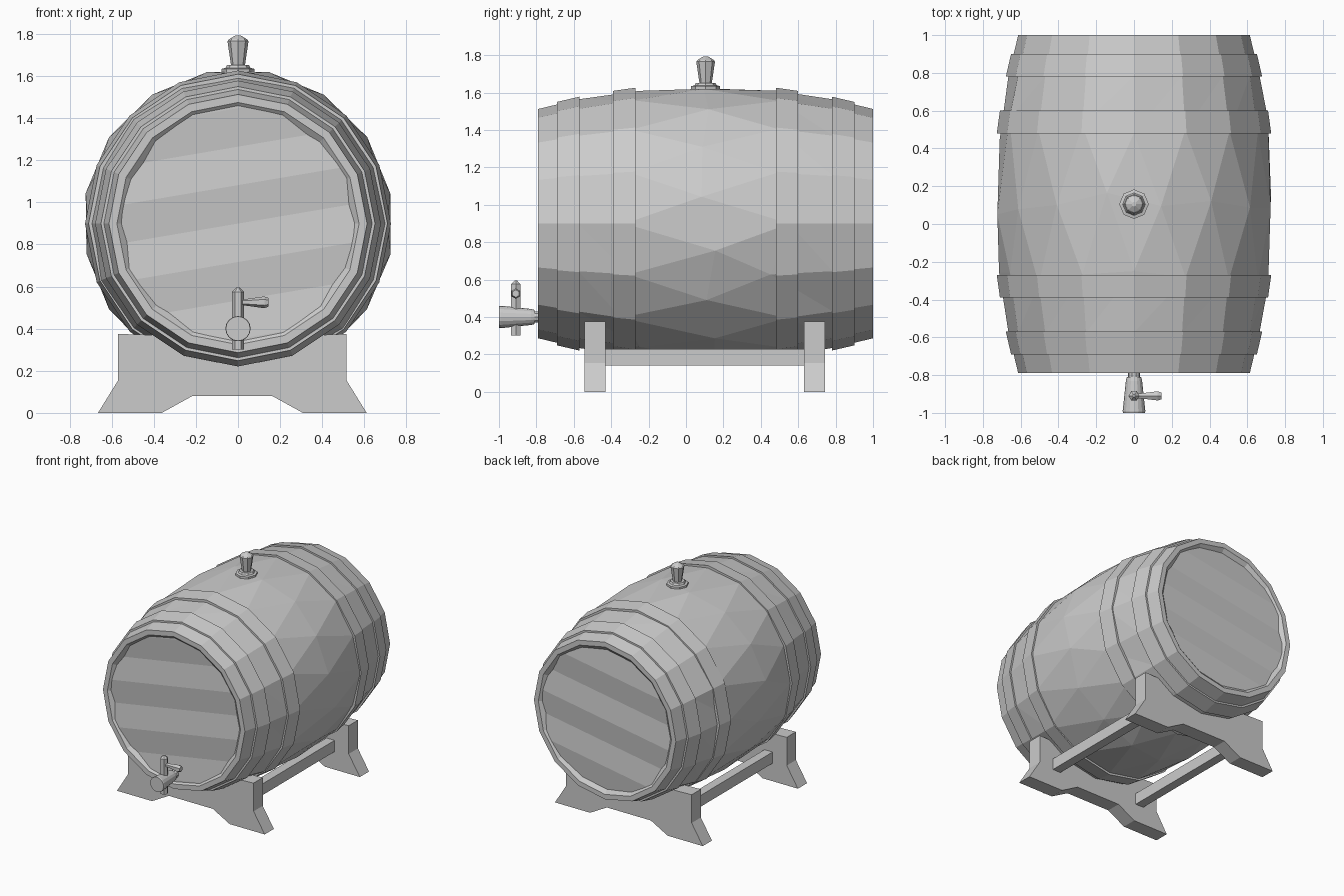
import bpy, bmesh, math, random
from mathutils import Vector, Matrix

random.seed(4)
if "Cube" in bpy.data.objects:
    bpy.data.objects.remove(bpy.data.objects["Cube"], do_unlink=True)

grey = bpy.data.materials.new("plain grey")
grey.use_nodes = True
colour = (0.6, 0.6, 0.6, 1)
grey.diffuse_color = colour
grey.node_tree.nodes["Principled BSDF"].inputs["Base Color"].default_value = colour

MID_Y, AXIS_Z, HALF, SIDES = 0.105, 0.899, 0.895, 16
Y_AXIS = Matrix.Rotation(math.pi / 2, 4, 'X')
X_AXIS = Matrix.Rotation(math.pi / 2, 4, 'Y')


def finish(name, bm):
    bmesh.ops.recalc_face_normals(bm, faces=bm.faces)
    mesh = bpy.data.meshes.new(name)
    bm.to_mesh(mesh)
    bm.free()
    mesh.materials.append(grey)
    obj = bpy.data.objects.new(name, mesh)
    bpy.context.collection.objects.link(obj)
    return obj


def ring(bm, r, h, sides, turn=0.0):
    step = math.tau / sides
    return [bm.verts.new((r * math.cos((i + turn) * step), r * math.sin((i + turn) * step), h))
            for i in range(sides)]


def lathe(name, profile, sides, place, closed=False):
    """Turned part from (radius, height) pairs about its own z axis."""
    bm = bmesh.new()
    rings = [ring(bm, r, h, sides) for r, h in profile]
    pairs = list(zip(rings, rings[1:]))
    if closed:
        pairs.append((rings[-1], rings[0]))
    else:
        bm.faces.new(rings[0])
        bm.faces.new(rings[-1])
    for a, b in pairs:
        for i in range(sides):
            j = (i + 1) % sides
            bm.faces.new((a[i], a[j], b[j], b[i]))
    bm.transform(place)
    return finish(name, bm)


def plate(name, outline, y0, y1):
    bm = bmesh.new()
    face = bm.faces.new([bm.verts.new((x, y0, z)) for x, z in outline])
    out = bmesh.ops.extrude_face_region(bm, geom=[face])
    for v in out["geom"]:
        if isinstance(v, bmesh.types.BMVert):
            v.co.y = y1
    return finish(name, bm)


def radius(t):
    """Barrel radius at distance t from its middle."""
    return 0.735 - 0.122 * (t / HALF) ** 2


barrel_place = Matrix.Translation((0, MID_Y, AXIS_Z)) @ Matrix.Rotation(-math.pi / 2, 4, 'X')

# Faceted body: the middle ring is turned by half a step, giving diamond facets
bm = bmesh.new()
rows = []
for t in (-HALF, -0.68, -0.4, 0, 0.4, 0.68, HALF):
    row = ring(bm, radius(t), t, SIDES, 0.5 if t == 0 else 0)
    if abs(t) < 0.5:
        for v in row:
            v.co.z += random.uniform(-0.06, 0.06)
            v.co.xy *= random.uniform(0.998, 1.007)
    rows.append(row)
for a, b in zip(rows, rows[1:]):
    for i in range(SIDES):
        j = (i + 1) % SIDES
        if b is rows[3]:
            bm.faces.new((a[i], a[j], b[i]))
            bm.faces.new((a[j], b[j], b[i]))
        else:
            bm.faces.new((a[i], a[j], b[j]))
            bm.faces.new((a[i], b[j], b[i]))
bm.transform(barrel_place)
finish("barrel_body", bm)

# Rims with sloped inner walls, and shallow heads of ridged boards
BOARD = 0.18
slope = Vector((-0.17, 0, 1)).normalized()
for side, label in ((-1, "front"), (1, "back")):
    end = side * HALF
    lathe(label + "_rim", [(0.613, end), (0.575, end), (0.54, end - side * 0.03),
                           (0.6, end - side * 0.03)], SIDES, barrel_place, closed=True)
    bm = bmesh.new()
    bm.faces.new([bm.verts.new((0.56 * math.cos(a), 0, 0.56 * math.sin(a)))
                  for a in (math.tau * i / SIDES for i in range(SIDES))])
    for k in range(-3, 4):
        bmesh.ops.bisect_plane(bm, geom=bm.verts[:] + bm.edges[:] + bm.faces[:],
                               plane_co=slope * k * BOARD, plane_no=slope)
    for v in bm.verts:
        v.co.y = 0.008 * math.cos(v.co.dot(slope) / BOARD * math.pi)
    bmesh.ops.translate(bm, verts=bm.verts, vec=(0, MID_Y + end - side * 0.018, AXIS_Z))
    finish(label + "_head", bm)

# Four hoops, mirrored about the middle
for side, label in ((-1, "front"), (1, "back")):
    for name, inner, outer in (("end_hoop", 0.675, 0.795), ("middle_hoop", 0.375, 0.495)):
        a, b = side * inner, side * outer
        lathe(f"{label}_{name}", [(radius(a) + 0.013, a), (radius(b) + 0.012, b),
                                  (radius(b) - 0.02, b), (radius(a) - 0.02, a)],
              SIDES, barrel_place, closed=True)

# Bung on top
bung = Matrix.Translation((0, MID_Y, 0))
lathe("bung_collar", [(0.078, 1.6), (0.078, 1.634), (0.06, 1.638), (0.052, 1.652)], 8, bung)
lathe("bung", [(0.03, 1.63), (0.05, 1.765), (0.042, 1.775), (0.012, 1.793)], 8, bung)

# Tap: spout, neck, stem and handle
tap = Matrix.Translation((0, 0, 0.4))
lathe("tap_neck", [(0.032, 0.75), (0.032, 0.83)], 10, tap @ Y_AXIS)
lathe("tap_spout", [(0.038, 0.81), (0.043, 0.83), (0.06, 0.99), (0.058, 1.0)], 16, tap @ Y_AXIS)
stem = Matrix.Translation((0, -0.91, 0))
lathe("tap_stem", [(0.029, 0.3), (0.029, 0.575), (0.008, 0.595)], 6, stem)
handle = Matrix.Translation((0, -0.91, 0.525)) @ X_AXIS
lathe("tap_handle", [(0.016, -0.02), (0.016, 0.04), (0.028, 0.125), (0.02, 0.146)], 6, handle)

# Cradle plates, hollowed to seat the barrel, and two rails
CX = -0.027
half = [(0.19, 0.08), (0.335, 0), (0.638, 0), (0.542, 0.155), (0.542, 0.375)]
arc = [(0.64 * math.sin(a), AXIS_Z - 0.64 * math.cos(a))
       for a in (math.radians(d) for d in (34, 17, 0, -17, -34))]
outline = ([(CX + x, z) for x, z in half] + arc
           + [(CX - x, z) for x, z in reversed(half)])
for label, y0, y1 in (("front", -0.543, -0.43), ("back", 0.63, 0.743)):
    plate(label + "_cradle", outline, y0, y1)
for label, s in (("left", 1), ("right", -1)):
    x0, x1 = CX + s * 0.35, CX + s * 0.42
    plate(label + "_rail", [(x0, 0.14), (x1, 0.14), (x1, 0.228), (x0, 0.228)], -0.45, 0.65)
